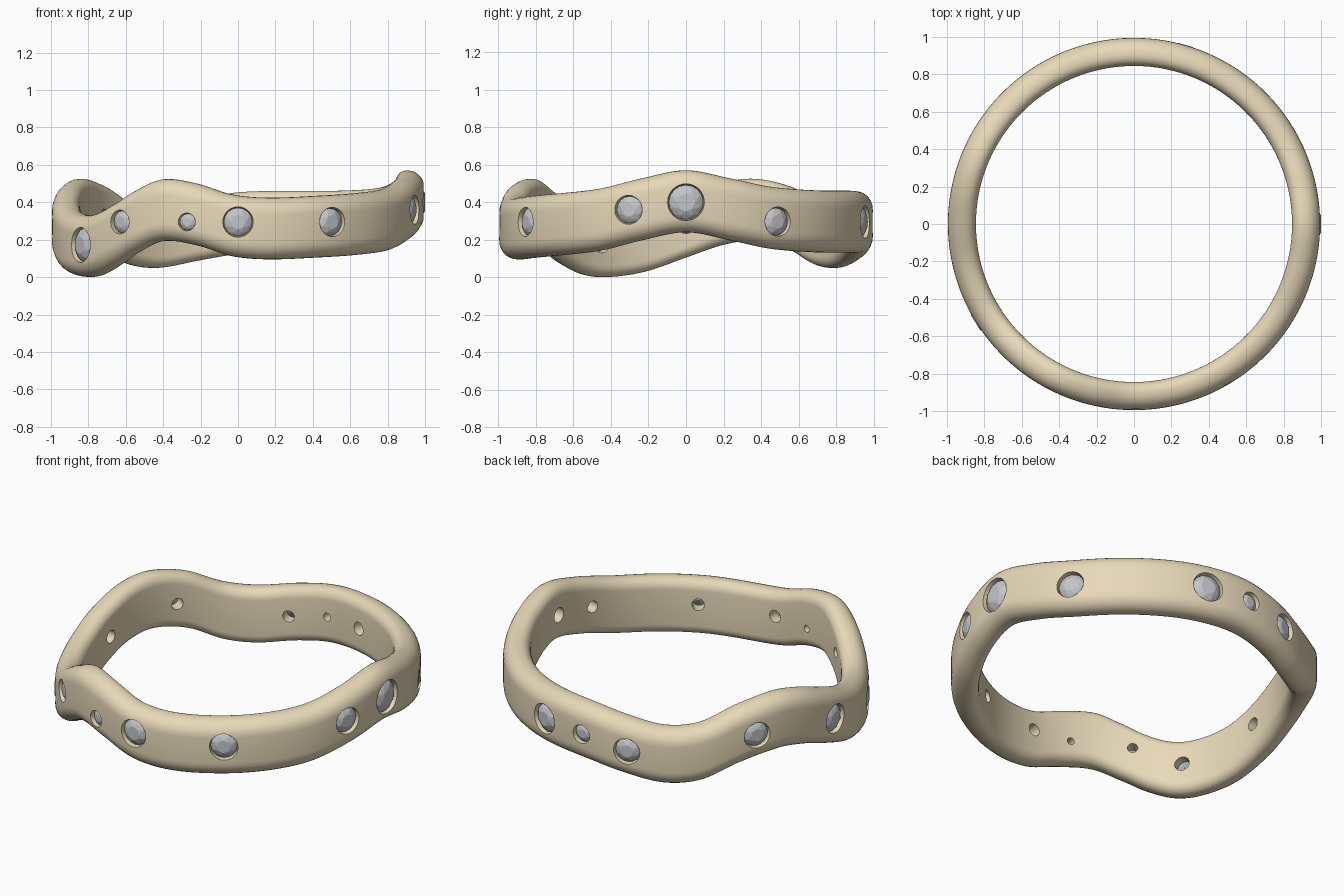
import bpy, bmesh, math
from mathutils import Matrix, Vector

if "Cube" in bpy.data.objects:
    bpy.data.objects.remove(bpy.data.objects["Cube"])

# Height of the band's centre line: (angle in degrees, z), periodic
WAVE = [(-152, .166), (-143, .18), (-134, .235), (-126, .30), (-116, .358), (-104, .335),
        (-92, .277), (-80, .26), (-62, .27), (-45, .285), (-30, .308), (-15, .362), (0, .405),
        (15, .362), (30, .317), (50, .298), (75, .296), (90, .288), (103, .255), (118, .215),
        (130, .235), (143, .32), (157, .36), (168, .335), (180, .27), (194, .195)]
# Stones: (angle, z, seat radius)
GEMS = [(0, .40, .097), (-18, .36, .076), (-59.5, .295, .077), (-90, .295, .08),
        (-106, .295, .047), (-129.5, .295, .063), (-148, .172, .093), (180, .27, .083),
        (148, .33, .075), (106, .245, .075), (90, .29, .054), (74, .295, .086), (29.5, .297, .077)]
GIRDLE = .968


def wave(a):
    n = len(WAVE)
    a = (a + 152) % 360 - 152
    i = max(k for k in range(n) if WAVE[k][0] <= a + 1e-6)

    def p(k):
        return WAVE[k % n][0] + 360 * (k // n), WAVE[k % n][1]
    (a0, z0), (a1, z1), (a2, z2), (a3, z3) = (p(i + d) for d in (-1, 0, 1, 2))
    m1, m2 = (z2 - z0) / (a2 - a0), (z3 - z1) / (a3 - a1)
    h = a2 - a1
    t = (a - a1) / h
    return ((2*t**3 - 3*t**2 + 1) * z1 + (t**3 - 2*t**2 + t) * h * m1
            + (3*t**2 - 2*t**3) * z2 + (t**3 - t**2) * h * m2)


def make_object(name, bm, color):
    bmesh.ops.recalc_face_normals(bm, faces=bm.faces)
    me = bpy.data.meshes.new(name)
    bm.to_mesh(me)
    bm.free()
    ob = bpy.data.objects.new(name, me)
    bpy.context.collection.objects.link(ob)
    if color:
        mat = bpy.data.materials.new(name + "_color")
        mat.diffuse_color = color
        mat.use_nodes = True
        mat.node_tree.nodes["Principled BSDF"].inputs["Base Color"].default_value = mat.diffuse_color
        me.materials.append(mat)
    return ob


def frame(angle, z, r):
    # local z points outward from the ring
    a = math.radians(angle)
    out = Vector((math.cos(a), math.sin(a), 0))
    return Matrix.Translation(out * r + Vector((0, 0, z))) @ out.to_track_quat('Z', 'Y').to_matrix().to_4x4()


# Rounded cross-section (radius, height offset)
section = []
for cr, cz, rr, rz, start in ((.91, .075, .085, .09, 0), (.90, .105, .055, .06, 90),
                              (.90, -.105, .055, .06, 180), (.91, -.075, .085, .09, 270)):
    for k in range(8):
        t = math.radians(start + 90 * k / 7)
        section.append((cr + rr * math.cos(t), cz + rz * math.sin(t)))

# Wavy band
bm = bmesh.new()
N = 240
rings = []
for i in range(N):
    deg = 360 * i / N + .37
    a, z = math.radians(deg), wave(deg)
    rings.append([bm.verts.new((r * math.cos(a), r * math.sin(a), z + dz)) for r, dz in section])
S = len(section)
for i in range(N):
    A, B = rings[i], rings[(i + 1) % N]
    for j in range(S):
        bm.faces.new((A[j], B[j], B[(j + 1) % S], A[(j + 1) % S]))
band = make_object("wavy_band", bm, (.80, .69, .48, 1))

# Stepped drill shapes for the stone seats
bm = bmesh.new()
for ang, z, r in GEMS:
    prof = [(r * 1.06, .08), (r, GIRDLE + .012 - .968), (r * .98, -.012), (r * .45, -.012 - r * .55), (r * .45, -.25)]
    M = frame(ang, z, GIRDLE)
    loops = [[bm.verts.new(M @ Vector((q * math.cos(2 * math.pi * k / 32), q * math.sin(2 * math.pi * k / 32), h)))
              for k in range(32)] for q, h in prof]
    for A, B in zip(loops, loops[1:]):
        for k in range(32):
            bm.faces.new((A[k], B[k], B[(k + 1) % 32], A[(k + 1) % 32]))
    bm.faces.new(loops[0])
    bm.faces.new(loops[-1])
drill = make_object("seat_cutter", bm, None)
drill.hide_render = True

mod = band.modifiers.new("seats", 'BOOLEAN')
mod.operation = 'DIFFERENCE'
mod.solver = 'EXACT'
mod.object = drill
bpy.context.view_layer.objects.active = band
band.select_set(True)
bpy.ops.object.modifier_apply(modifier=mod.name)
bpy.data.objects.remove(drill)
bpy.ops.object.shade_smooth_by_angle(angle=math.radians(35))

# Faceted round stones
for n, (ang, z, r) in enumerate(GEMS):
    bm = bmesh.new()
    g = r * .95
    M = frame(ang, z, GIRDLE)
    for q, h, count, turn in ((.52, .34, 8, 0), (.80, .21, 8, .5), (1, .03, 16, 0),
                              (1, -.03, 16, 0), (.3, -.62, 8, .5), (.02, -.85, 4, 0)):
        for k in range(count):
            t = 2 * math.pi * (k + turn) / count
            bm.verts.new(M @ Vector((g * q * math.cos(t), g * q * math.sin(t), g * h)))
    bmesh.ops.convex_hull(bm, input=bm.verts)
    make_object("stone_%02d" % (n + 1), bm, (.55, .56, .59, 1))
